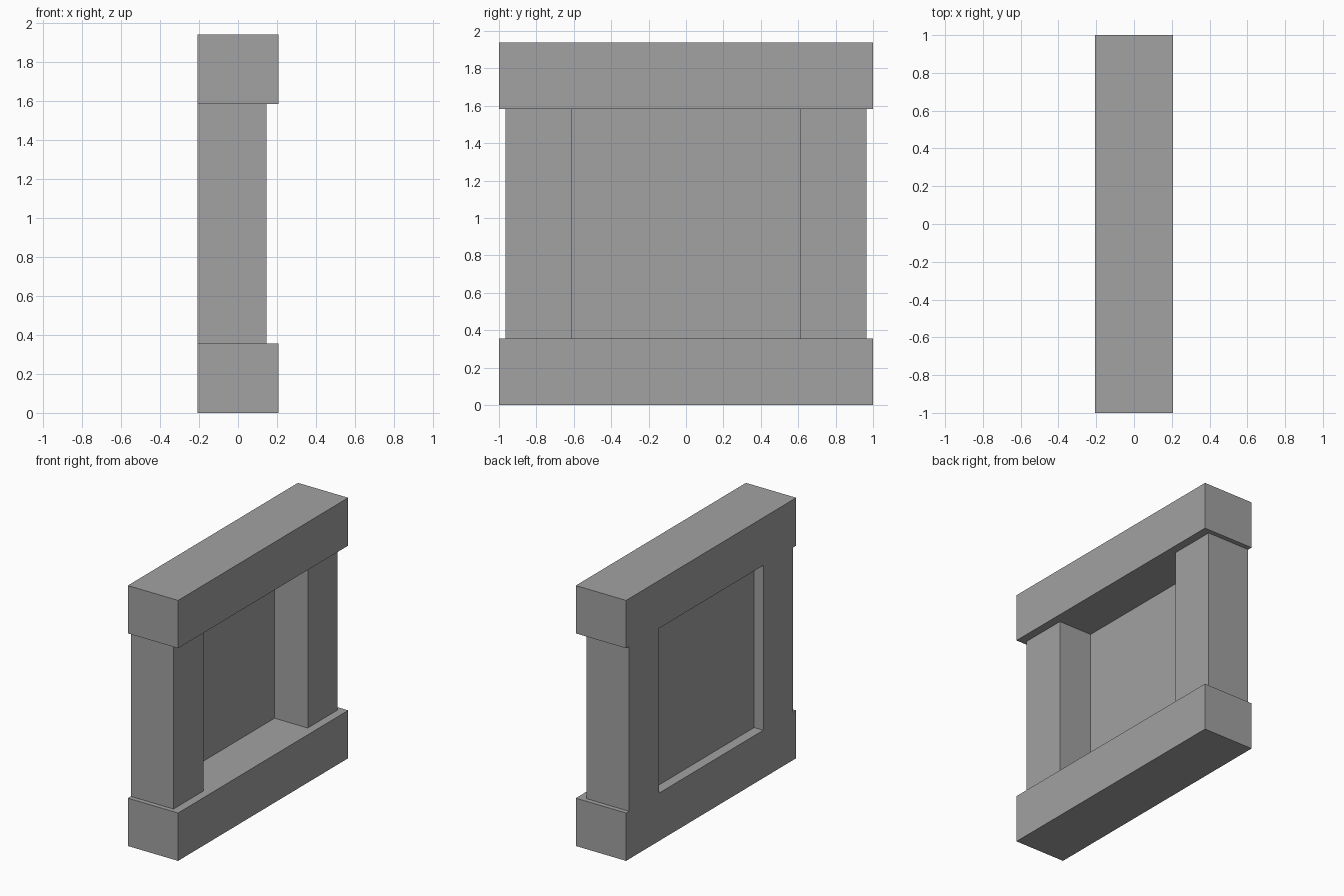
import bpy

# Remove the default cube only
cube = bpy.data.objects.get("Cube")
if cube:
    bpy.data.objects.remove(cube, do_unlink=True)

# Single grey material
GREY = (0.36, 0.36, 0.36, 1.0)
grey = bpy.data.materials.new("plain_grey")
grey.use_nodes = True
grey.diffuse_color = GREY
grey.node_tree.nodes["Principled BSDF"].inputs["Base Color"].default_value = GREY

# Main dimensions
BACK = -0.207          # flush rear plane of beams and posts
BEAM_FRONT = 0.207
POST = 0.352           # square post section, also beam height
HEIGHT = 1.938
OPENING = 0.613        # half width of the opening
PANEL_X = -0.13


def box(name, low, high):
    """Axis-aligned block between two corners."""
    centre = [(a + b) / 2 for a, b in zip(low, high)]
    size = [b - a for a, b in zip(low, high)]
    bpy.ops.mesh.primitive_cube_add(size=1, location=centre)
    ob = bpy.context.object
    ob.name = ob.data.name = name
    ob.scale = size
    bpy.ops.object.transform_apply(location=False, rotation=False, scale=True)
    ob.data.materials.append(grey)
    return ob


# Bottom and top beams
bottom, top = POST + 0.004, HEIGHT - POST - 0.004
box("bottom_beam", (BACK, -1, 0), (BEAM_FRONT, 1, bottom))
box("top_beam", (BACK, -1, top), (BEAM_FRONT, 1, HEIGHT))

# Square posts at both ends
for name, side in (("front_post", -1), ("back_post", 1)):
    ys = sorted((side * OPENING, side * (OPENING + POST)))
    box(name, (BACK, ys[0], bottom), (BACK + POST, ys[1], top))

# Thin panel closing the opening
box("panel", (PANEL_X - 0.002, -OPENING, bottom), (PANEL_X + 0.002, OPENING, top))
